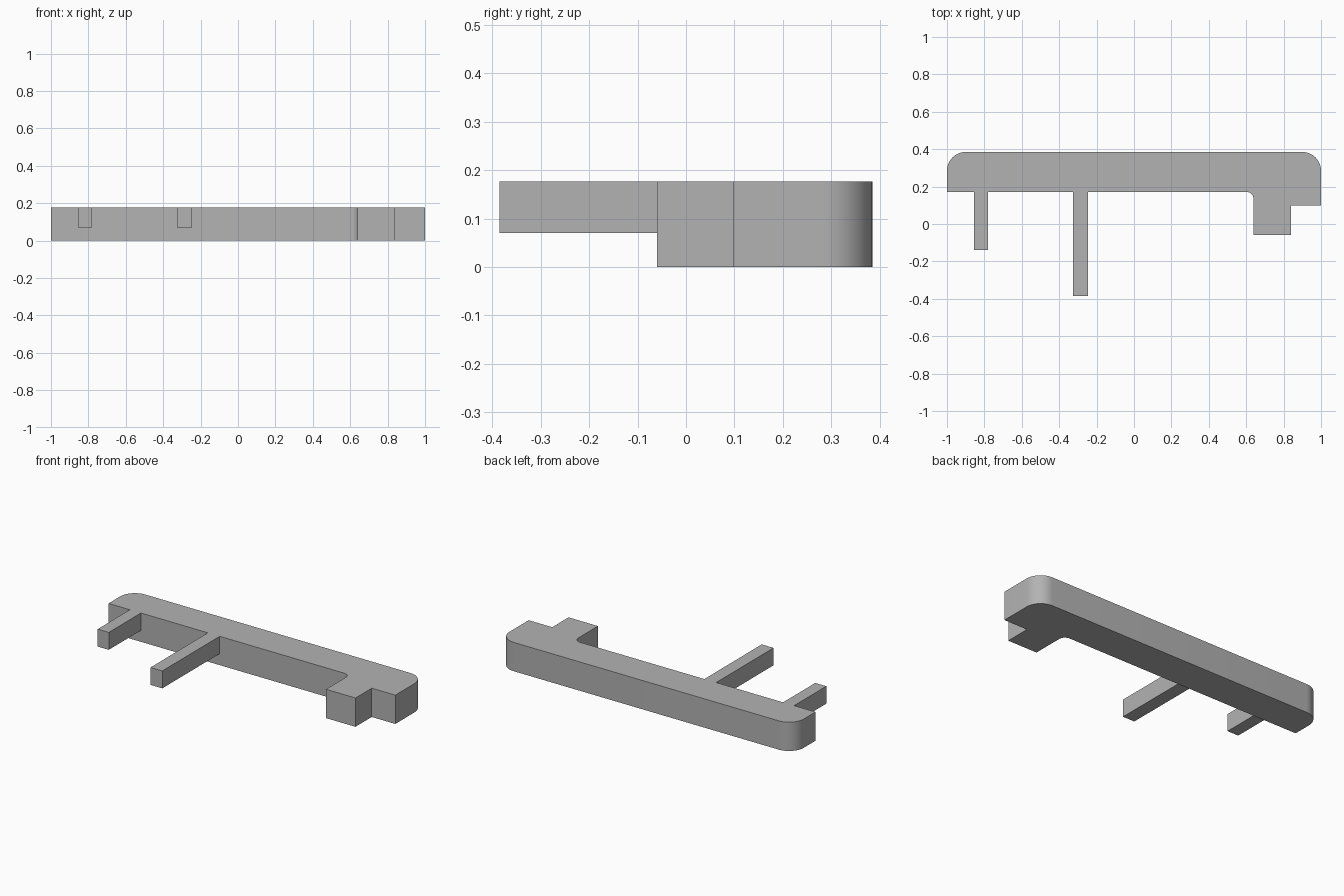
import bpy, bmesh, math

cube = bpy.data.objects.get("Cube")
if cube:
    bpy.data.objects.remove(cube, do_unlink=True)

TOP = 0.177
BACK, INNER = 0.385, 0.172

grey = bpy.data.materials.new("plain grey")
grey.use_nodes = True
grey.diffuse_color = (0.45, 0.45, 0.45, 1)
grey.node_tree.nodes["Principled BSDF"].inputs["Base Color"].default_value = grey.diffuse_color


def extrude_outline(name, outline, z0, z1, rounding=None, open_back=False):
    """Extrude a plan outline; rounding maps corner index to radius."""
    bm = bmesh.new()
    corners = [bm.verts.new((x, y, z0)) for x, y in outline]
    bm.faces.new(corners)
    for index, radius in (rounding or {}).items():
        bmesh.ops.bevel(bm, geom=[corners[index]], offset=radius, segments=12,
                        profile=0.5, affect='VERTICES')
    made = bmesh.ops.extrude_face_region(bm, geom=bm.faces[:])
    moved = [g for g in made["geom"] if isinstance(g, bmesh.types.BMVert)]
    bmesh.ops.translate(bm, verts=moved, vec=(0, 0, z1 - z0))
    bmesh.ops.recalc_face_normals(bm, faces=bm.faces[:])
    # Drop the end that butts against the bar
    if open_back:
        hidden = [f for f in bm.faces if f.normal.y > 0.9]
        bmesh.ops.delete(bm, geom=hidden, context='FACES')
    mesh = bpy.data.meshes.new(name)
    bm.to_mesh(mesh)
    bm.free()
    mesh.materials.append(grey)
    obj = bpy.data.objects.new(name, mesh)
    bpy.context.collection.objects.link(obj)
    bpy.ops.object.select_all(action='DESELECT')
    obj.select_set(True)
    bpy.context.view_layer.objects.active = obj
    bpy.ops.object.shade_smooth_by_angle(angle=math.radians(30))
    return obj


# Main bar with the stepped end block, rounded back corners and inner fillet
extrude_outline(
    "main_bar",
    [(-1, INNER), (0.64, INNER), (0.64, -0.06), (0.84, -0.06),
     (0.84, 0.098), (1, 0.098), (1, BACK), (-1, BACK)],
    0, TOP, rounding={1: 0.04, 6: 0.1, 7: 0.1})

# Two thin prongs, flush with the top of the bar
for name, x0, x1, tip in (("short_prong", -0.855, -0.78, -0.14),
                          ("long_prong", -0.325, -0.245, -0.385)):
    extrude_outline(name, [(x0, tip), (x1, tip), (x1, INNER), (x0, INNER)],
                    0.07, TOP, open_back=True)
